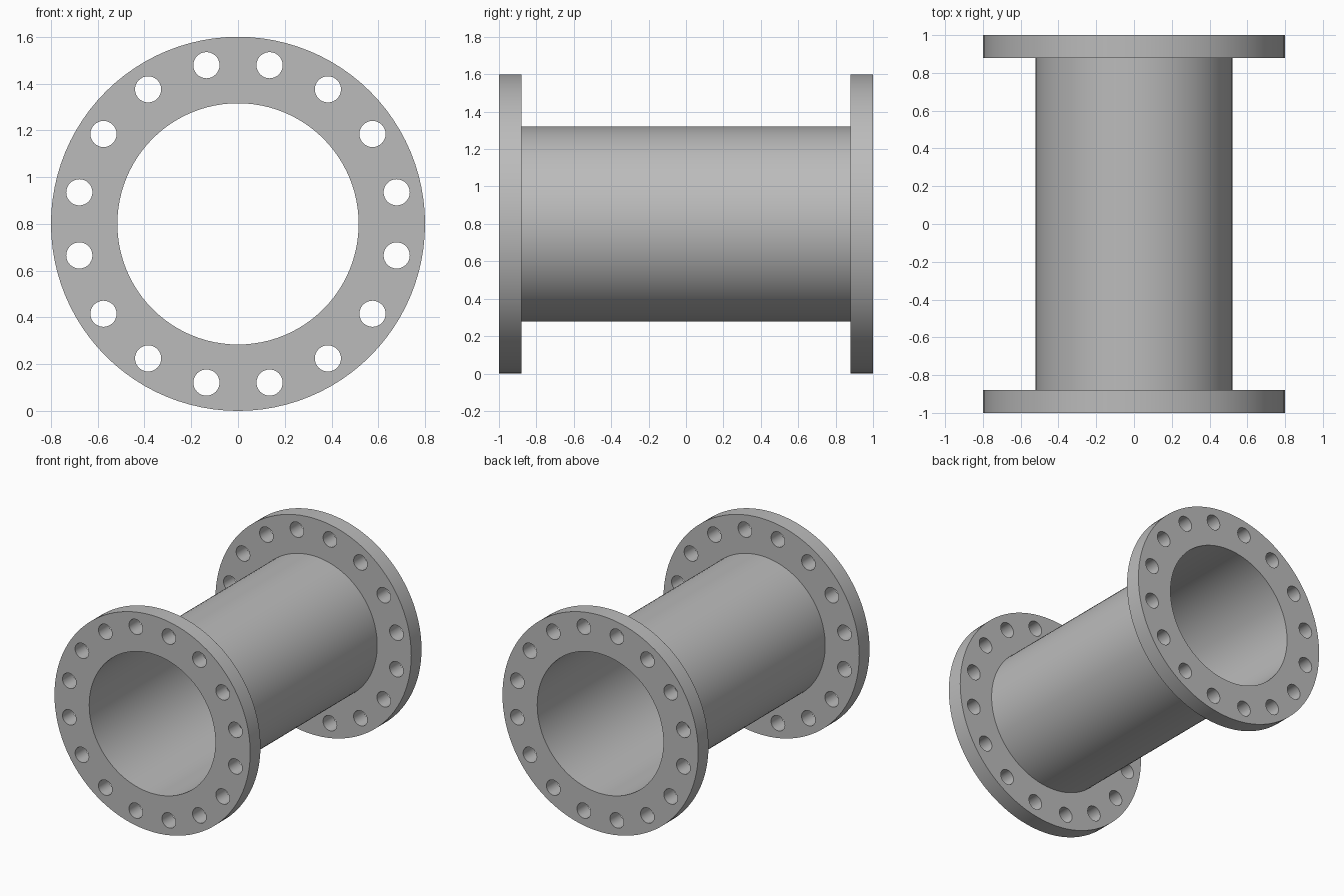
import bpy
import bmesh
import math
from mathutils import Matrix

HALF_LENGTH = 1.0
FLANGE_THICK = 0.12
FLANGE_R = 0.8
PIPE_R = 0.522
BORE_R = 0.516
BOLT_CIRCLE_R = 0.692
BOLT_R = 0.056
BOLTS = 16
AXIS_Z = FLANGE_R
SEGMENTS = 96

cube = bpy.data.objects.get("Cube")
if cube:
    bpy.data.objects.remove(cube, do_unlink=True)

steel = bpy.data.materials.new("grey steel")
steel.use_nodes = True
grey = (0.5, 0.5, 0.5, 1)
steel.diffuse_color = grey
steel.node_tree.nodes["Principled BSDF"].inputs["Base Color"].default_value = grey


def add_cylinder(bm, radius, depth, x=0, z=0, segments=SEGMENTS):
    """Capped cylinder running along y."""
    place = Matrix.Translation((x, 0, z)) @ Matrix.Rotation(math.pi / 2, 4, 'X')
    bmesh.ops.create_cone(bm, cap_ends=True, segments=segments, radius1=radius,
                          radius2=radius, depth=depth, matrix=place)


def make_object(name, bm, y=0):
    mesh = bpy.data.meshes.new(name)
    bm.to_mesh(mesh)
    bm.free()
    mesh.materials.append(steel)
    obj = bpy.data.objects.new(name, mesh)
    obj.location = (0, y, AXIS_Z)
    bpy.context.collection.objects.link(obj)
    return obj


def drill(obj, cutter):
    """Cut the cutter out of the object and bake the result."""
    cutter.location = obj.location
    mod = obj.modifiers.new("holes", 'BOOLEAN')
    mod.operation = 'DIFFERENCE'
    mod.solver = 'EXACT'
    mod.object = cutter
    bpy.context.view_layer.update()
    graph = bpy.context.evaluated_depsgraph_get()
    baked = bpy.data.meshes.new_from_object(obj.evaluated_get(graph))
    obj.modifiers.clear()
    obj.data = baked
    bpy.data.objects.remove(cutter, do_unlink=True)


def smooth(obj):
    bpy.ops.object.select_all(action='DESELECT')
    obj.select_set(True)
    bpy.context.view_layer.objects.active = obj
    bpy.ops.object.shade_smooth_by_angle(angle=math.radians(30))


# End flanges with bore and ring of bolt holes
flange_y = HALF_LENGTH - FLANGE_THICK / 2
for name, y in (("front_flange", -flange_y), ("back_flange", flange_y)):
    body = bmesh.new()
    add_cylinder(body, FLANGE_R, FLANGE_THICK)
    flange = make_object(name, body, y)

    holes = bmesh.new()
    add_cylinder(holes, BORE_R, FLANGE_THICK * 2)
    for i in range(BOLTS):
        a = math.tau * (i + 0.5) / BOLTS
        add_cylinder(holes, BOLT_R, FLANGE_THICK * 2, BOLT_CIRCLE_R * math.cos(a),
                     BOLT_CIRCLE_R * math.sin(a), 32)
    cutter = make_object("hole_cutter", holes)
    cutter.hide_render = True
    drill(flange, cutter)
    smooth(flange)

# Thin-walled pipe between the flanges
pipe_length = 2 * (HALF_LENGTH - FLANGE_THICK)
body = bmesh.new()
add_cylinder(body, PIPE_R, pipe_length)
pipe = make_object("pipe", body)
core = bmesh.new()
add_cylinder(core, BORE_R, pipe_length * 1.2)
cutter = make_object("bore_cutter", core)
cutter.hide_render = True
drill(pipe, cutter)
smooth(pipe)
